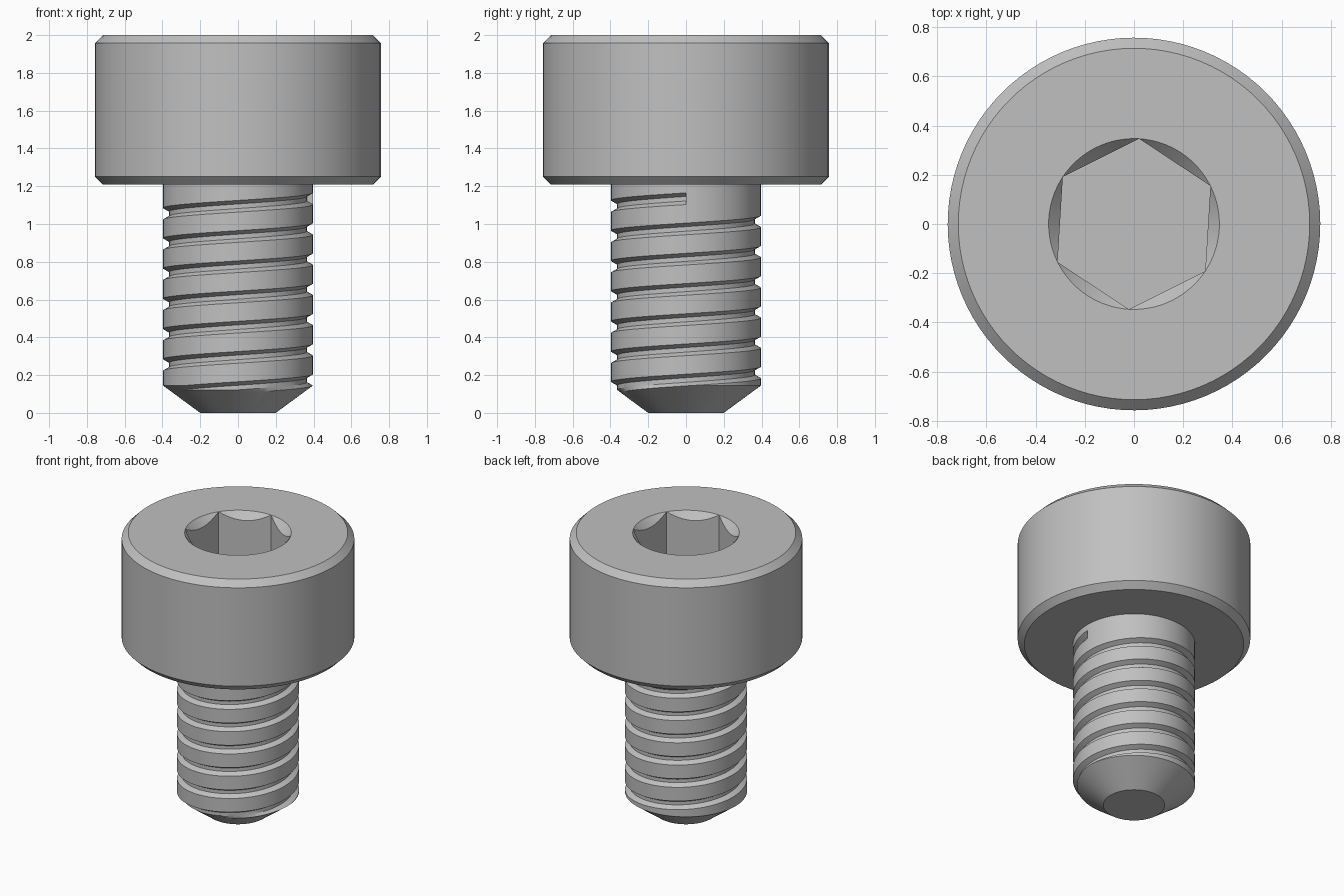
import bpy
import bmesh
from math import cos, sin, pi, radians

if "Cube" in bpy.data.objects:
    bpy.data.objects.remove(bpy.data.objects["Cube"])

steel = bpy.data.materials.new("grey_steel")
steel.use_nodes = True
GREY = (0.53, 0.53, 0.53, 1)
steel.diffuse_color = GREY
steel.node_tree.nodes["Principled BSDF"].inputs["Base Color"].default_value = GREY


def sweep(name, profile, segments, phase=0.0, cap=None):
    """Skin the profile(turn) columns of (radius, height) around the z axis."""
    bm = bmesh.new()
    columns = []
    for j in range(segments + 1):
        turn = j / segments
        a = phase + 2 * pi * turn
        columns.append([bm.verts.new((r * cos(a), r * sin(a), z))
                        for r, z in profile(turn)])
    for left, right in zip(columns, columns[1:]):
        for i in range(len(left) - 1):
            bm.faces.new((left[i], right[i], right[i + 1], left[i + 1]))
    if cap:
        bm.faces.new([columns[-1][i] for i in cap])
    bmesh.ops.remove_doubles(bm, verts=bm.verts, dist=1e-5)
    bmesh.ops.dissolve_degenerate(bm, edges=bm.edges, dist=1e-6)
    mesh = bpy.data.meshes.new(name)
    bm.to_mesh(mesh)
    bm.free()
    mesh.materials.append(steel)
    obj = bpy.data.objects.new(name, mesh)
    bpy.context.collection.objects.link(obj)
    bpy.ops.object.select_all(action="DESELECT")
    obj.select_set(True)
    bpy.context.view_layer.objects.active = obj
    bpy.ops.object.shade_smooth_by_angle(angle=radians(25))
    return obj


# Head: chamfered drum with a countersunk hexagonal socket
HEAD_R, BASE, TOP, BEVEL = 0.757, 1.208, 2.0, 0.043
SOCKET_R, SOCKET_FLOOR = 0.347, 1.6


def head_profile(turn):
    within = (turn * 6 % 1 - 0.5) * pi / 3
    hex_r = SOCKET_R * cos(pi / 6) / cos(within)
    sink = 1.1 * (SOCKET_R - hex_r)
    return [(0, BASE), (HEAD_R - BEVEL, BASE), (HEAD_R, BASE + BEVEL),
            (HEAD_R, TOP - BEVEL), (HEAD_R - BEVEL, TOP), (SOCKET_R, TOP),
            (hex_r, TOP - sink), (hex_r, SOCKET_FLOOR), (0, SOCKET_FLOOR)]


sweep("socket_head", head_profile, 96, radians(26.5))

# Shank: conical tip and a helical groove that stops abruptly below the head
SHANK_R, ROOT_R, TIP_R, TIP_H = 0.397, 0.364, 0.2, 0.145
PITCH, TURNS, GROOVE_END = 0.16, 8, 1.134
MOUTH, ROOT = 0.031, 0.012
SLOPE = TIP_H / (SHANK_R - TIP_R)


def clamp(v, low, high):
    return max(low, min(v, high))


def shank_profile(turn):
    points = []
    for k in range(TURNS):
        c = GROOVE_END - PITCH * (TURNS - k - turn)
        root_break = clamp((ROOT_R - TIP_R) * SLOPE, c - ROOT, c + ROOT)
        land_break = clamp(TIP_H, c + MOUTH, c + PITCH - MOUTH)
        points += [(SHANK_R, c - MOUTH), (ROOT_R, c - ROOT), (ROOT_R, root_break),
                   (ROOT_R, c + ROOT), (SHANK_R, c + MOUTH), (SHANK_R, land_break)]
    # Trim everything to the conical tip
    trimmed = [(min(r, TIP_R + max(z, 0) / SLOPE), max(z, 0)) for r, z in points]
    return [(0, 0), (TIP_R, 0)] + trimmed + [(SHANK_R, BASE + 0.002)]


first = 2 + 6 * (TURNS - 1)
sweep("threaded_shank", shank_profile, 96,
      cap=[first + i for i in (4, 3, 2, 1, 0)])
